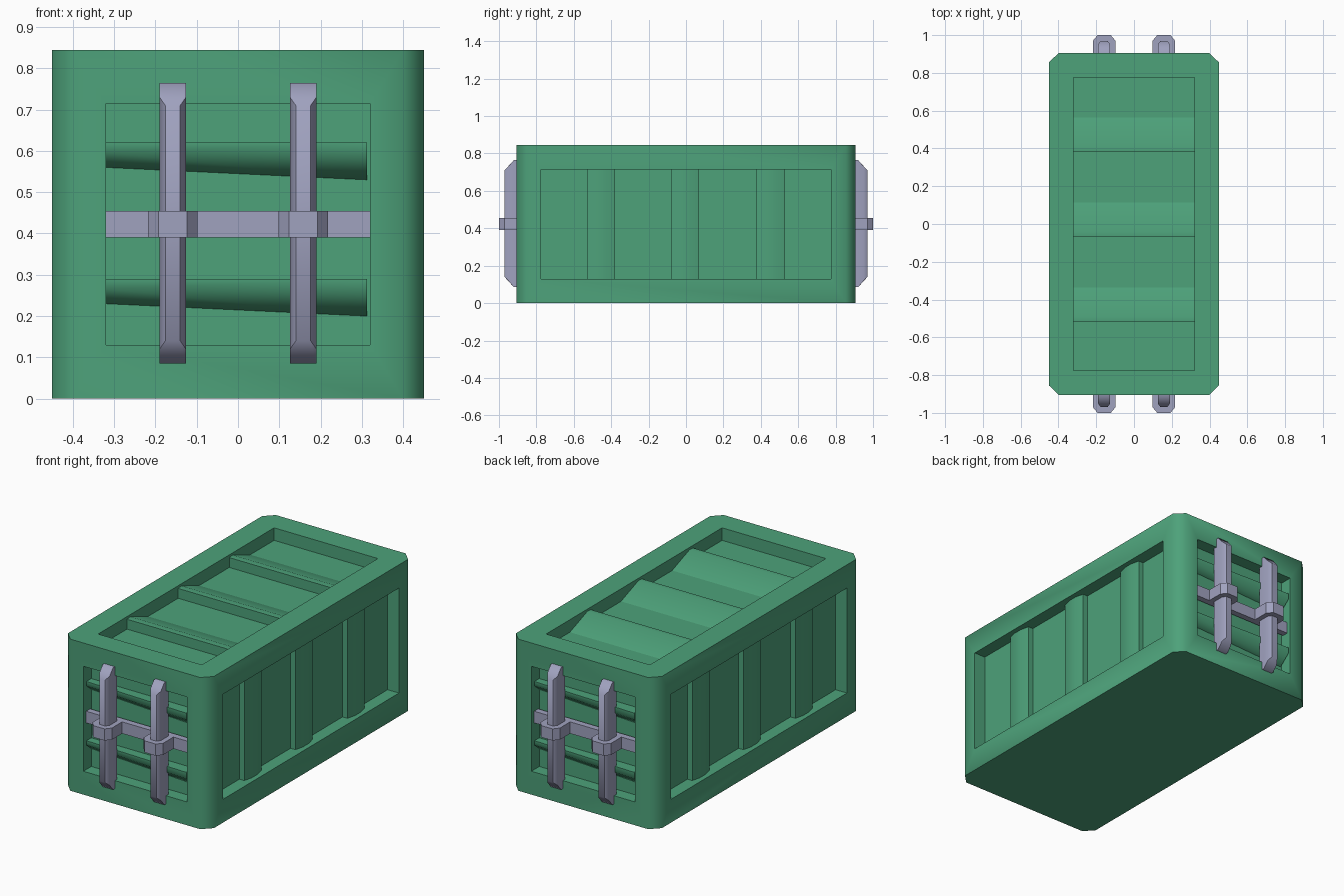
import bpy, bmesh, math
from mathutils import Matrix

if "Cube" in bpy.data.objects:
    bpy.data.objects.remove(bpy.data.objects["Cube"])

def material(name, rgb):
    m = bpy.data.materials.new(name)
    m.diffuse_color = (*rgb, 1)
    m.use_nodes = True
    m.node_tree.nodes["Principled BSDF"].inputs["Base Color"].default_value = m.diffuse_color
    return m

GREEN = material("container green", (0.075, 0.36, 0.195))
GREY = material("lock grey", (0.35, 0.36, 0.52))
HALF_TURN = Matrix.Rotation(math.pi, 4, 'Z')

def hull(name, points, mat, turn=False):
    """Convex solid around a few points, optionally turned half way about z."""
    bm = bmesh.new()
    for p in points:
        bm.verts.new(p)
    bmesh.ops.convex_hull(bm, input=bm.verts[:])
    bmesh.ops.dissolve_limit(bm, angle_limit=0.01, verts=bm.verts[:], edges=bm.edges[:])
    bmesh.ops.recalc_face_normals(bm, faces=bm.faces[:])
    if turn:
        bm.transform(HALF_TURN)
    me = bpy.data.meshes.new(name)
    bm.to_mesh(me)
    bm.free()
    me.materials.append(mat)
    ob = bpy.data.objects.new(name, me)
    bpy.context.collection.objects.link(ob)
    return ob

def smooth(ob, degrees=60):
    bpy.ops.object.select_all(action='DESELECT')
    ob.select_set(True)
    bpy.context.view_layer.objects.active = ob
    bpy.ops.object.shade_smooth_by_angle(angle=math.radians(degrees))

def box_points(x0, x1, y0, y1, z0, z1):
    return [(x, y, z) for x in (x0, x1) for y in (y0, y1) for z in (z0, z1)]

W, L, H, D, C = 0.45, 0.905, 0.845, 0.07, 0.05   # half width, half length, height, recess, chamfer
PX, PY, Z0, Z1 = 0.32, 0.775, 0.13, 0.715        # recess outlines

# container shell with chamfered upright corners
body = hull("container_body",
            [(sx * x, sy * y, z) for sx in (-1, 1) for sy in (-1, 1)
             for x, y in ((W, L - C), (W - C, L)) for z in (0, H)], GREEN)

# recessed panels on four sides and the top
cutters = [
    (-PX, PX, -L - 0.1, -L + D, Z0, Z1), (-PX, PX, L - D, L + 0.1, Z0, Z1),
    (-W - 0.1, -W + D, -PY, PY, Z0, Z1), (W - D, W + 0.1, -PY, PY, Z0, Z1),
    (-PX, PX, -PY, PY, H - D, H + 0.1)]
bpy.context.view_layer.objects.active = body
for i, c in enumerate(cutters):
    cut = hull("recess_cutter", box_points(*c), GREEN)
    cut.hide_render = True
    mod = body.modifiers.new("recess", 'BOOLEAN')
    mod.operation, mod.solver, mod.object = 'DIFFERENCE', 'EXACT', cut
    bpy.ops.object.modifier_apply(modifier=mod.name)
    bpy.data.objects.remove(cut)
smooth(body)

# ramped roof ribs, high at the front edge
f = H - D
for y in (-0.52, -0.07, 0.38):
    prof = [(y, f - 0.01), (y, f + 0.055), (y + 0.03, f + 0.058),
            (y + 0.185, f), (y + 0.185, f - 0.01)]
    smooth(hull("roof_rib", [(x, a, b) for x in (-PX, PX) for a, b in prof], GREEN))

for turn in (False, True):
    # upright side ribs
    for y in (-0.53, -0.08, 0.378):
        prof = [(-0.01, 0), (0.03, 0), (0.042, 0.05), (0.042, 0.1), (0.03, 0.15), (-0.01, 0.15)]
        smooth(hull("side_rib", [(W - D + a, y + b, z) for z in (Z0, Z1) for a, b in prof],
                    GREEN, turn))

    # end ribs, slightly skewed so they deepen to one side
    for z in (0.62, 0.29):
        pts = []
        for x, h, w in ((-PX, 0.043, 0.06), (0.312, 0.064, 0.09)):
            pts += [(x, -L + D - a, z - b) for a, b in
                    ((-0.01, 0), (h, 0), (h, 0.4 * w), (0, w), (-0.01, w))]
        smooth(hull("end_rib", pts, GREEN, turn))

    # horizontal lock bar
    hull("lock_crossbar", box_points(-PX, PX, -0.88, -L + D - 0.01, 0.39, 0.455), GREY, turn)

    for cx in (-0.158, 0.158):
        # vertical lock rod with bevelled outer edges and ends
        pts = []
        for s in (-1, 1):
            pts += [(cx + s * 0.032, y, z) for y, z in
                    ((-0.885, 0.085), (-0.92, 0.085), (-0.95, 0.12),
                     (-0.885, 0.765), (-0.92, 0.765), (-0.95, 0.73))]
            pts += [(cx + s * 0.018, -0.97, z) for z in (0.14, 0.71)]
        smooth(hull("lock_rod", pts, GREY, turn), 50)
        # collar around the rod
        prof = [(0.06, -0.875), (0.06, -0.97), (0.035, -1.0)]
        hull("lock_collar", [(cx + s * a, b, z) for s in (-1, 1) for a, b in prof
                             for z in (0.39, 0.455)], GREY, turn)
